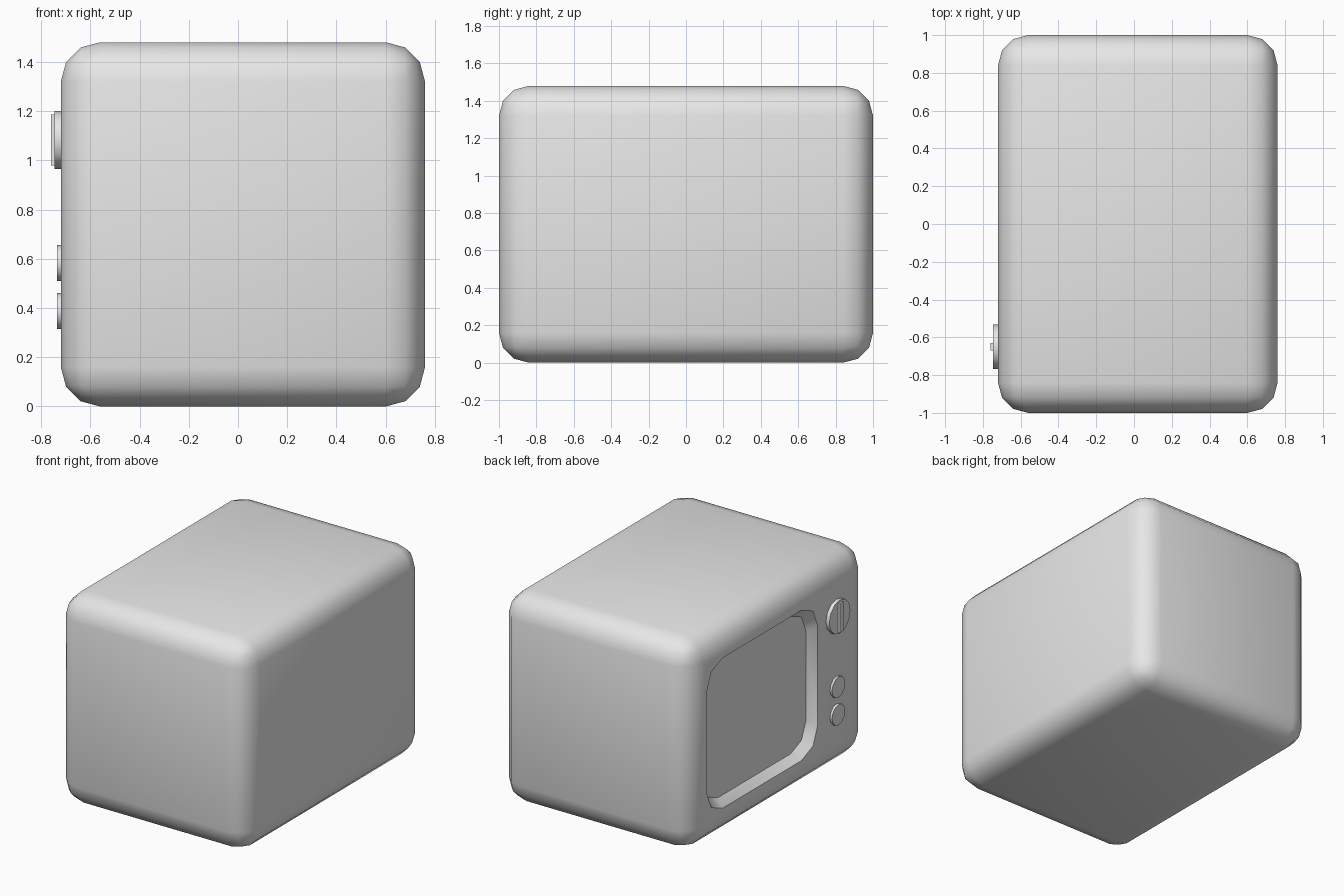
import bpy, bmesh
from math import sin, cos, pi, radians

old = bpy.data.objects.get("Cube")
if old:
    bpy.data.objects.remove(old, do_unlink=True)

grey = bpy.data.materials.new("plain_grey")
grey.use_nodes = True
grey.diffuse_color = (0.8, 0.8, 0.8, 1)
grey.node_tree.nodes["Principled BSDF"].inputs["Base Color"].default_value = (0.8, 0.8, 0.8, 1)

FACE = -0.72   # x of the screen side
BACK = 0.76


def make_object(name, bm):
    bmesh.ops.recalc_face_normals(bm, faces=bm.faces)
    mesh = bpy.data.meshes.new(name)
    bm.to_mesh(mesh)
    bm.free()
    mesh.materials.append(grey)
    obj = bpy.data.objects.new(name, mesh)
    bpy.context.collection.objects.link(obj)
    return obj


def loft(name, rings):
    """Skin equal-length rings of points and cap both ends."""
    bm = bmesh.new()
    loops = [[bm.verts.new(p) for p in ring] for ring in rings]
    n = len(loops[0])
    for a, b in zip(loops, loops[1:]):
        for i in range(n):
            j = (i + 1) % n
            bm.faces.new((a[i], a[j], b[j], b[i]))
    bm.faces.new(loops[0])
    bm.faces.new(loops[-1])
    return make_object(name, bm)


def box(name, lo, hi):
    bm = bmesh.new()
    bmesh.ops.create_cube(bm, size=1)
    for v in bm.verts:
        v.co = [(l + h) / 2 + c * (h - l) for l, h, c in zip(lo, hi, v.co)]
    return make_object(name, bm)


def rounded_ring(x, cy, cz, hy, hz, r, steps=2):
    """Rounded rectangle in the plane at x."""
    pts = []
    for q, (sy, sz) in enumerate([(1, 1), (-1, 1), (-1, -1), (1, -1)]):
        for k in range(steps + 1):
            a = (q + k / steps) * pi / 2
            pts.append((x, cy + sy * (hy - r) + r * cos(a), cz + sz * (hz - r) + r * sin(a)))
    return pts


def circle_ring(x, cy, cz, r, sides=12):
    return [(x, cy + r * cos(2 * pi * i / sides), cz + r * sin(2 * pi * i / sides))
            for i in range(sides)]


def activate(obj):
    bpy.ops.object.select_all(action="DESELECT")
    obj.select_set(True)
    bpy.context.view_layer.objects.active = obj


def smooth(obj):
    activate(obj)
    bpy.ops.object.shade_smooth_by_angle(angle=radians(35))


# Rounded cabinet
cabinet = box("cabinet", (FACE, -1, 0), (BACK, 1, 1.48))
bevel = cabinet.modifiers.new("rounding", "BEVEL")
bevel.width = 0.16
bevel.segments = 3

# Recessed screen with sloping walls, cut from the cabinet
depth, slope = 0.06, 0.045
cutter = loft("screen_cutter", [
    rounded_ring(FACE + side * depth, 0.18, 0.74,
                 0.62 - side * slope, 0.53 - side * slope, 0.18 - side * 0.01)
    for side in (-1, 1)])
cutter.hide_render = True
cut = cabinet.modifiers.new("screen_recess", "BOOLEAN")
cut.operation = "DIFFERENCE"
cut.solver = "EXACT"
cut.object = cutter
activate(cabinet)
for name in ("rounding", "screen_recess"):
    bpy.ops.object.modifier_apply(modifier=name)
bpy.data.objects.remove(cutter, do_unlink=True)
smooth(cabinet)

# Control knobs beside the screen
KNOB_Y = -0.65
for name, z, r, height in [("large_dial", 1.083, 0.118, 0.026),
                           ("upper_knob", 0.583, 0.073, 0.016),
                           ("lower_knob", 0.388, 0.073, 0.016)]:
    smooth(loft(name, [circle_ring(FACE + 0.02, KNOB_Y, z, r),
                       circle_ring(FACE - height, KNOB_Y, z, r)]))

# Grip ridge across the large dial
box("dial_grip", (FACE - 0.04, KNOB_Y - 0.019, 0.98), (FACE - 0.02, KNOB_Y + 0.019, 1.186))
